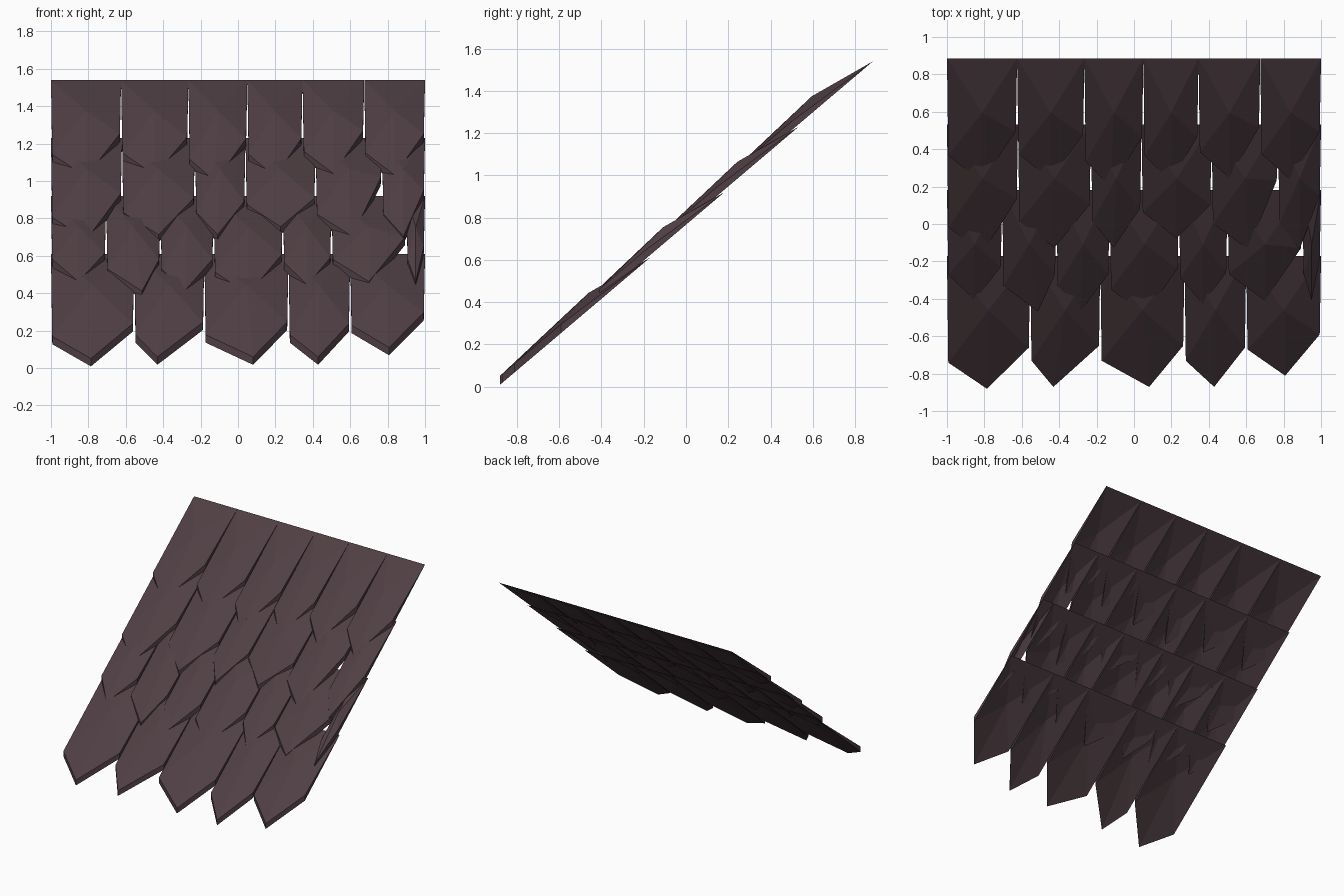
import bpy

cube = bpy.data.objects.get("Cube")
if cube:
    bpy.data.objects.remove(cube, do_unlink=True)

# One flat colour for every shingle
slate = bpy.data.materials.new("dark_plum_brown")
slate.use_nodes = True
colour = (0.08, 0.05, 0.058, 1)
slate.diffuse_color = colour
bsdf = slate.node_tree.nodes["Principled BSDF"]
bsdf.inputs["Base Color"].default_value = colour
bsdf.inputs["Roughness"].default_value = 0.8

SLOPE = 0.847       # pitch of each shingle
THICK = 0.042       # vertical thickness of the lower edge
GAP = 0.007         # inset of the lower corners
PEAK = 0.29         # distance from the top edge to the raised middle
ROW_STEP = (0.352, 0.31)


def shingle(name, x0, x1, left, right, tip, top_y, top_z):
    """Wedge with a sharp top edge, a raised middle and a pointed thick end."""
    def point(x, down, lift=0.0):
        return (x, top_y - down, top_z - down * SLOPE + lift)

    end = left + 0.14
    tip_x = x0 + (x1 - x0) * tip
    mid = (x0 + x1) / 2
    rim = [(x0 + GAP, left), (tip_x, end), (x1 - GAP, right)]
    verts = [point(x0, 0), point(x1, 0)]
    verts += [point(x, d, THICK) for x, d in rim]      # upper rim
    verts += [point(x, d) for x, d in rim]             # lower rim
    verts += [point(mid, PEAK, 0.08), point(mid, PEAK, 0.045)]
    upper, lower = [0, 2, 3, 4, 1], [0, 5, 6, 7, 1]
    faces = []
    for i in range(len(upper)):
        j = (i + 1) % len(upper)
        faces.append((upper[i], upper[j], 8))
        faces.append((lower[j], lower[i], 9))
        if j:
            side = (upper[j], upper[i], lower[i], lower[j])
            faces.append(tuple(dict.fromkeys(side)))
    mesh = bpy.data.meshes.new(name)
    mesh.from_pydata(verts, [], faces)
    mesh.materials.append(slate)
    obj = bpy.data.objects.new(name, mesh)
    bpy.context.collection.objects.link(obj)


# Each shingle: right end x, left length, right length, place of the tip
top_row = [(-.625, .52, .39, .5), (-.265, .51, .41, .5), (.05, .55, .42, .45),
           (.345, .52, .42, .5), (.675, .5, .37, .5), (1, .51, .39, .5)]
second_row = [(-.62, .55, .4, .5), (-.23, .52, .43, .5), (.04, .52, .45, .45),
              (.415, .47, .43, .5), (.77, .53, .3, .55), (1, .53, .38, .5)]
third_row = [(-.705, .45, .41, .5), (-.415, .51, .45, .66), (-.13, .51, .45, .45),
             (.24, .53, .42, .5), (.5, .47, .44, .5), (.9, .45, .31, .5),
             (1, .45, .37, .5)]
bottom_row = [(-.555, .57, .49, .48), (-.18, .56, .48, .33), (.27, .56, .48, .58),
              (.6, .56, .49, .48), (1, .5, .42, .52)]

rows = [("top", top_row), ("second", second_row),
        ("third", third_row), ("bottom", bottom_row)]
for r, (label, row) in enumerate(rows):
    start = -1
    for n, (end_x, left, right, tip) in enumerate(row):
        shingle(f"{label}_row_shingle_{n + 1}", start, end_x, left, right, tip,
                0.885 - r * ROW_STEP[0], 1.54 - r * ROW_STEP[1])
        start = end_x
